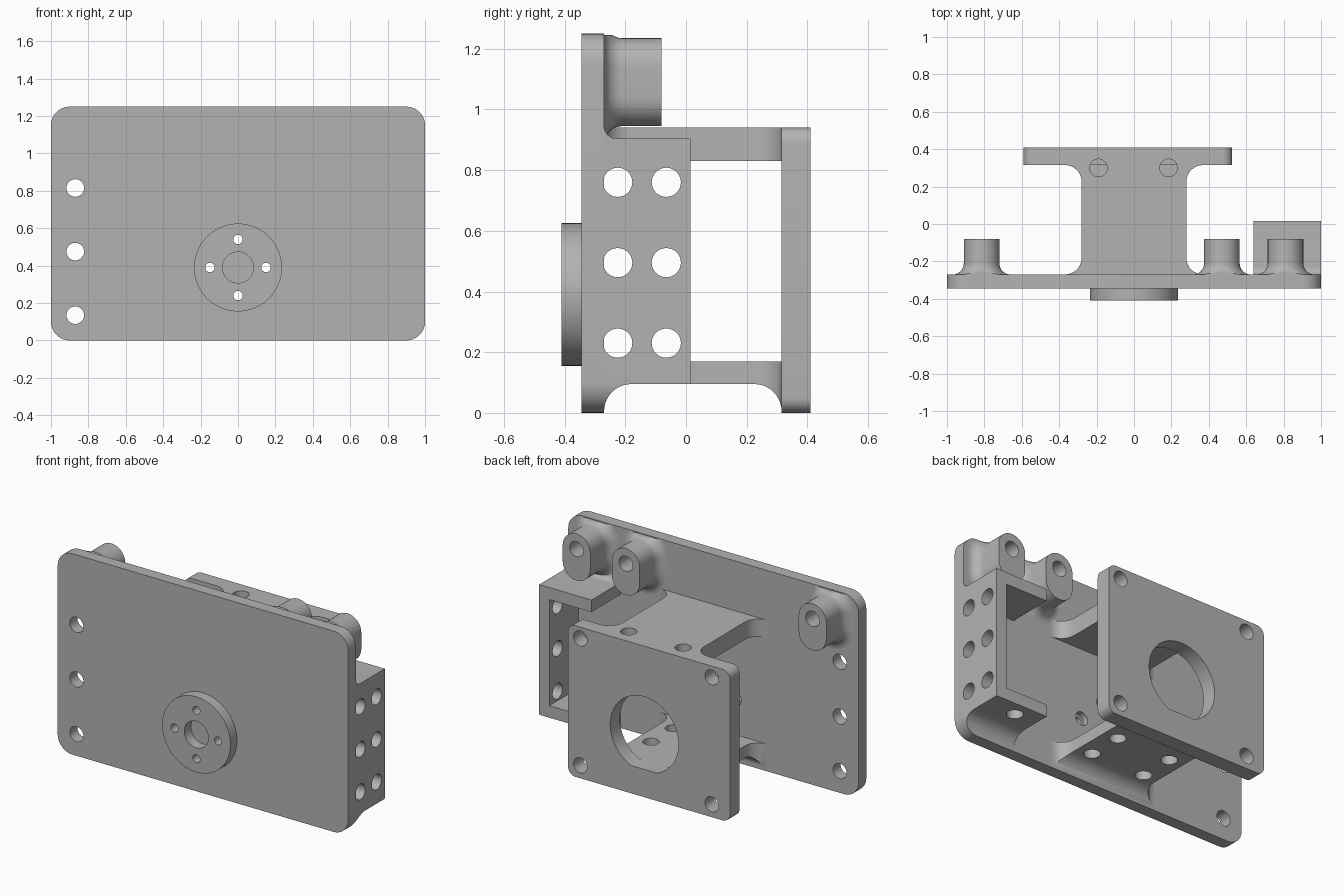
import bpy, bmesh
from math import sin, cos, pi, radians

cube = bpy.data.objects.get("Cube")
if cube:
    bpy.data.objects.remove(cube, do_unlink=True)

grey = bpy.data.materials.new("light_grey")
grey.use_nodes = True
COLOUR = (0.45, 0.45, 0.45, 1)
grey.diffuse_color = COLOUR
grey.node_tree.nodes["Principled BSDF"].inputs["Base Color"].default_value = COLOUR


# --- helpers ---
def arc(u, v, r, start, end, n=10):
    angles = [radians(start + (end - start) * i / n) for i in range(n + 1)]
    return [(u + r * cos(a), v + r * sin(a)) for a in angles]


def rounded_rect(u0, u1, v0, v1, r):
    return (arc(u1 - r, v0 + r, r, -90, 0) + arc(u1 - r, v1 - r, r, 0, 90)
            + arc(u0 + r, v1 - r, r, 90, 180) + arc(u0 + r, v0 + r, r, 180, 270))


def circle(u, v, r, n=48):
    return arc(u, v, r, 0, 360, n)[:-1]


def rect(u0, u1, v0, v1):
    return [(u0, v0), (u1, v0), (u1, v1), (u0, v1)]


def make(name, bm):
    bmesh.ops.recalc_face_normals(bm, faces=bm.faces)
    mesh = bpy.data.meshes.new(name)
    bm.to_mesh(mesh)
    bm.free()
    mesh.materials.append(grey)
    obj = bpy.data.objects.new(name, mesh)
    bpy.context.collection.objects.link(obj)
    return obj


def loft(name, rings):
    bm = bmesh.new()
    rows = [[bm.verts.new(p) for p in ring] for ring in rings]
    n = len(rows[0])
    for low, high in zip(rows, rows[1:]):
        for i in range(n):
            j = (i + 1) % n
            bm.faces.new((low[i], low[j], high[j], high[i]))
    bm.faces.new(rows[0])
    bm.faces.new(rows[-1])
    return make(name, bm)


def extrude(name, points, axis, start, end):
    place = {"x": lambda u, v, t: (t, u, v),
             "y": lambda u, v, t: (u, t, v),
             "z": lambda u, v, t: (u, v, t)}[axis]
    return loft(name, [[place(u, v, t) for u, v in points] for t in (start, end)])


def activate(obj):
    bpy.ops.object.select_all(action="DESELECT")
    obj.select_set(True)
    bpy.context.view_layer.objects.active = obj


def boolean(obj, points, axis, start, end, operation="DIFFERENCE"):
    cutter = extrude("cutter", points, axis, start, end)
    cutter.hide_render = True
    mod = obj.modifiers.new("cut", "BOOLEAN")
    mod.operation, mod.solver, mod.object = operation, "EXACT", cutter
    activate(obj)
    bpy.ops.object.modifier_apply(modifier=mod.name)
    bpy.data.objects.remove(cutter, do_unlink=True)


def finish(obj):
    activate(obj)
    bpy.ops.object.shade_smooth_by_angle(angle=radians(30))


# --- main dimensions ---
FRONT, INNER = -0.345, -0.27       # front plate faces
BACK_IN, BACK = 0.315, 0.41        # back plate faces
HUB_Z, BORE, FILLET = 0.39, 0.047, 0.09
plate_outline = rounded_rect(-1, 1, 0, 1.25, 0.1)
screws = [(0.15, HUB_Z), (-0.15, HUB_Z), (0, HUB_Z + 0.15), (0, HUB_Z - 0.15)]

# --- front plate with side holes and counterbored screw holes ---
front_plate = extrude("front_plate", plate_outline, "y", FRONT, INNER)
for z in (0.135, 0.475, 0.815):
    boolean(front_plate, circle(-0.87, z, BORE), "y", -1, 1)
for x, z in screws:
    boolean(front_plate, circle(x, z, 0.025), "y", -1, 1)
    boolean(front_plate, circle(x, z, 0.042), "y", -0.305, 0)
finish(front_plate)

# --- round hub on the front ---
hub = extrude("front_hub", circle(0, HUB_Z, 0.235, 72), "y", -0.41, FRONT)
boolean(hub, circle(0, HUB_Z, 0.083), "y", -1, 1)
for x, z in screws:
    boolean(hub, circle(x, z, 0.025), "y", -1, 1)
finish(hub)

# --- back plate with corner holes and a flat-bottomed opening ---
back_plate = extrude("back_plate", rounded_rect(-0.59, 0.525, 0, 0.94, 0.05),
                     "y", BACK_IN, BACK)
for x in (-0.465, 0.44):
    for z in (0.08, 0.87):
        boolean(back_plate, circle(x, z, BORE), "y", 0, 1)
opening = [p for p in circle(0, HUB_Z, 0.235, 96) if p[1] > 0.17]
boolean(back_plate, opening, "y", 0, 1)
for x in (-0.19, 0.185):
    boolean(back_plate, circle(x, 0.3, BORE), "z", 0.83, 1)
finish(back_plate)

# --- bridges joining the plates, flared at both ends ---
edge = 0.28 + FILLET
side = ([(edge, INNER - 0.02)] + arc(edge, INNER + FILLET, FILLET, 270, 180)
        + arc(edge, BACK_IN - FILLET, FILLET, 180, 90) + [(edge, BACK_IN + 0.02)])
bridge_outline = side + [(-x, y) for x, y in reversed(side)]
arch = ([(INNER, -0.5), (BACK_IN, -0.5)]
        + arc(BACK_IN - FILLET, 0.095 - FILLET, FILLET, 0, 90)
        + arc(INNER + FILLET, 0.095 - FILLET, FILLET, 90, 180))

top_bridge = extrude("top_bridge", bridge_outline, "z", 0.83, 0.94)
for x in (-0.19, 0.185):
    boolean(top_bridge, circle(x, 0.3, BORE), "z", 0, 2)
finish(top_bridge)

bottom_bridge = extrude("bottom_bridge", bridge_outline, "z", 0, 0.17)
boolean(bottom_bridge, arch, "x", -1, 1)
for x in (-0.185, 0.185):
    for y in (-0.14, 0.08):
        boolean(bottom_bridge, circle(x, y, BORE), "z", -1, 1)
finish(bottom_bridge)

# --- side channel: outer wall with six holes, top and bottom walls ---
r = 0.04
channel_side = ([(INNER - 0.01, 0), (0.015, 0), (0.015, 0.905)]
                + arc(INNER + r, 0.905 + r, r, 270, 180) + [(INNER - 0.01, 0.905 + r)])
channel = extrude("side_channel", channel_side, "x", 0.64, 1)
boolean(channel, rect(0.5, 0.93, 0.17, 0.83), "y", -1, 1)
boolean(channel, arch, "x", 0, 2)
boolean(channel, plate_outline, "y", -1, 1, "INTERSECT")
for y in (-0.225, -0.065):
    for z in (0.23, 0.495, 0.76):
        boolean(channel, circle(y, z, 0.048), "x", 0.8, 2)
boolean(channel, circle(0.79, -0.08, BORE), "z", 0, 0.4)
finish(channel)


# --- oblong bosses flaring into the plate, each with a blind hole ---
def boss_ring(x, y, grow):
    radius = 0.095 + grow
    outline = arc(x, 1.14, radius, 0, 180, 20) + arc(x, 1.04, radius, 180, 360, 20)
    return [(u, y, min(v, 1.245)) for u, v in outline]


flare = 0.06
for name, x in (("right", -0.815), ("inner_left", 0.47), ("outer_left", 0.81)):
    rings = [boss_ring(x, INNER - 0.01, flare)]
    for i in range(9):
        a = i / 8 * pi / 2
        rings.append(boss_ring(x, INNER + flare * (1 - cos(a)), flare * (1 - sin(a))))
    rings.append(boss_ring(x, -0.08, 0))
    boss = loft(name + "_boss", rings)
    boolean(boss, circle(x, 1.14, BORE), "y", INNER + 0.02, 0)
    finish(boss)
